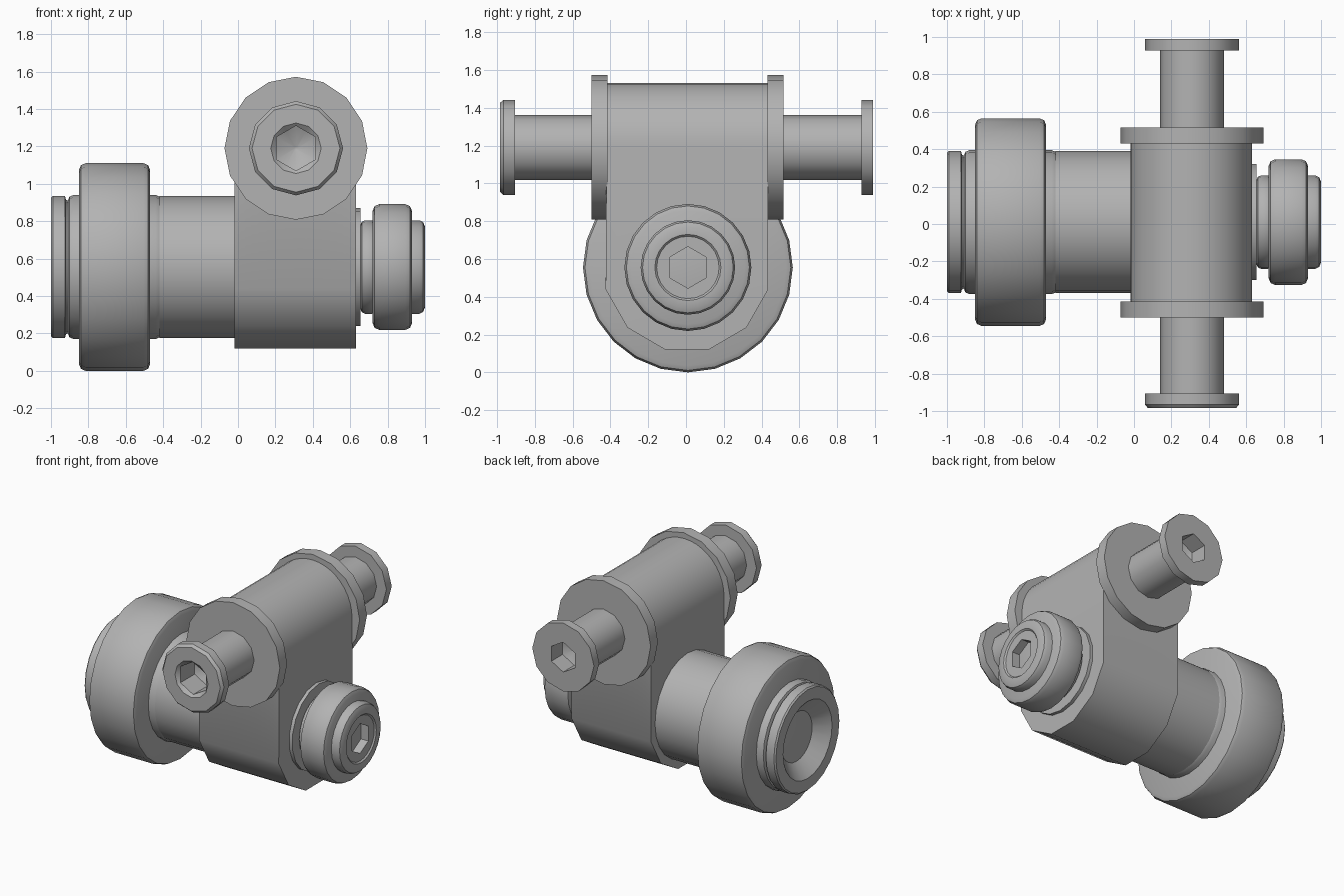
import bpy, bmesh
from math import sin, cos, pi, radians

cube = bpy.data.objects.get("Cube")
if cube:
    bpy.data.objects.remove(cube, do_unlink=True)

GREY = (0.45, 0.45, 0.45, 1)
metal = bpy.data.materials.new("plain grey metal")
metal.use_nodes = True
metal.diffuse_color = GREY
metal.node_tree.nodes["Principled BSDF"].inputs["Base Color"].default_value = GREY

AXLE_Y, AXLE_Z = 0.01, 0.555    # long axle, along x
PIN_X, PIN_Z = 0.31, 1.19       # cross pin, along y


def finish(name, bm, angle=35):
    bmesh.ops.recalc_face_normals(bm, faces=bm.faces)
    mesh = bpy.data.meshes.new(name)
    bm.to_mesh(mesh)
    bm.free()
    mesh.materials.append(metal)
    mesh.shade_smooth()
    mesh.set_sharp_from_angle(angle=radians(angle))
    obj = bpy.data.objects.new(name, mesh)
    bpy.context.collection.objects.link(obj)
    return obj


def bridge(bm, rings):
    for a, b in zip(rings, rings[1:]):
        n = len(a)
        for i in range(n):
            bm.faces.new((a[i], a[(i + 1) % n], b[(i + 1) % n], b[i]))


def turned(name, axis, profile, sides):
    """Lathe (position, radius) pairs; a third item makes that ring hexagonal."""
    bm = bmesh.new()
    rings = []
    for pos, radius, *hexagon in profile:
        ring = []
        for i in range(sides):
            t = 2 * pi * i / sides
            r = radius
            if hexagon:
                r *= cos(pi / 6) / cos(t % (pi / 3) - pi / 6)
            u, v = r * sin(t), r * cos(t)
            co = (pos, AXLE_Y + u, AXLE_Z + v) if axis == "x" else (PIN_X + u, pos, PIN_Z + v)
            ring.append(bm.verts.new(co))
        rings.append(ring)
    bridge(bm, rings)
    bm.faces.new(rings[0])
    bm.faces.new(rings[-1])
    bmesh.ops.remove_doubles(bm, verts=bm.verts, dist=0.0001)
    return finish(name, bm)


def disc(x0, x1, r, b):
    """Profile of a disc with rounded rims."""
    return [(x0, r - b), (x0 + b * 0.3, r - b * 0.3), (x0 + b, r),
            (x1 - b, r), (x1 - b * 0.3, r - b * 0.3), (x1, r - b)]


# Body: rounded under the axle, and rounded over the pin
bm = bmesh.new()
sections = []
for i in range(21):
    t = pi * i / 20
    x = 0.305 - 0.325 * cos(t)
    top = PIN_Z + 0.34 * sin(t)
    outline = [(0.43, top), (-0.425, top)]
    for k in range(6):
        a = radians(195 + 30 * k)
        outline.append((0.445 * cos(a), AXLE_Z + 0.45 * sin(a)))
    sections.append([bm.verts.new((x, AXLE_Y * 0.5 + y, z)) for y, z in outline])
bridge(bm, sections)
bm.faces.new(sections[0])
bm.faces.new(sections[-1])
finish("body", bm)

# Left side of the long axle
turned("axle_tube", "x", [(-0.42, 0.38), (0.0, 0.38)], 24)
turned("large_hub", "x", disc(-0.91, -0.41, 0.385, 0.03), 24)
turned("large_wheel", "x", disc(-0.85, -0.47, 0.555, 0.035), 24)
turned("large_end_cap", "x", [
    (-0.9, 0.35), (-0.92, 0.36), (-0.925, 0.38), (-0.99, 0.38), (-1.0, 0.37),
    (-1.0, 0.285), (-0.9, 0.17), (-0.9, 0.15, "hex"), (-0.72, 0.15, "hex"),
    (-0.68, 0.01)], 24)

# Right side of the long axle
turned("side_washer", "x", [(0.62, 0.315), (0.655, 0.315)], 18)
turned("small_hub_inner", "x", disc(0.655, 0.74, 0.25, 0.025), 24)
turned("small_wheel", "x", disc(0.72, 0.93, 0.336, 0.035), 24)
turned("small_end_cap", "x", [
    (0.9, 0.25), (0.97, 0.25), (0.99, 0.24), (1.0, 0.215), (1.0, 0.175),
    (0.99, 0.165), (0.99, 0.11, "hex"), (0.86, 0.11, "hex"), (0.81, 0.01)], 24)

# Cross pin with flanges against the body
turned("front_flange", "y", [(-0.5, 0.382), (-0.415, 0.382)], 16)
turned("back_flange", "y", [(0.43, 0.382), (0.515, 0.382)], 16)
turned("pin_shaft_front", "y", [(-0.74, 0.172), (-0.45, 0.172)], 12)
turned("pin_shaft_back", "y", [(0.45, 0.172), (0.8, 0.172)], 12)
turned("pin_head_front", "y", [
    (-0.74, 0.172), (-0.905, 0.172), (-0.905, 0.252), (-0.965, 0.252),
    (-0.985, 0.235), (-0.985, 0.135), (-0.965, 0.12, "hex"),
    (-0.8, 0.12, "hex"), (-0.75, 0.01)], 12)
turned("pin_head_back", "y", [
    (0.8, 0.172), (0.928, 0.172), (0.928, 0.252), (0.99, 0.252),
    (0.99, 0.11, "hex"), (0.86, 0.11, "hex"), (0.82, 0.01)], 12)
